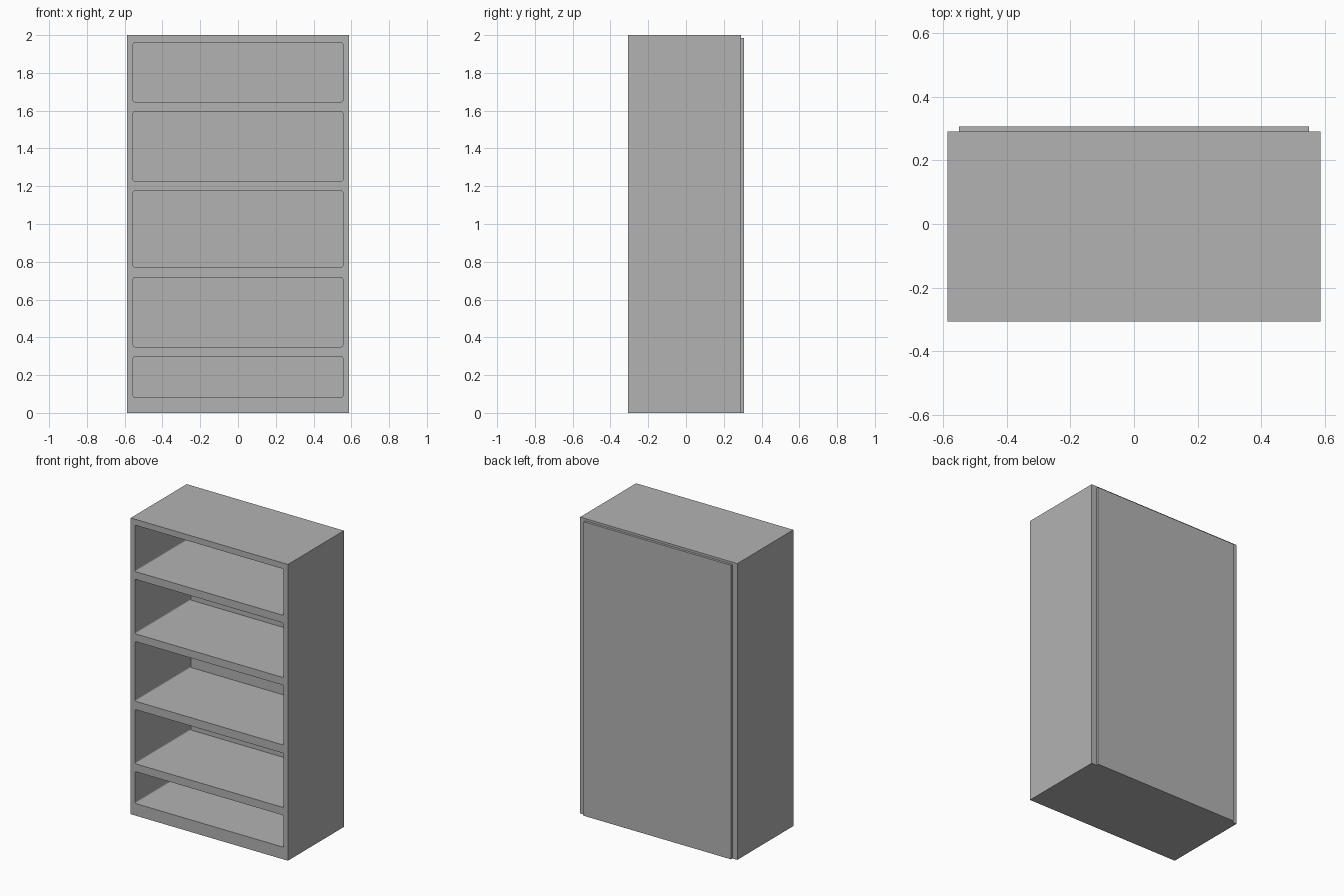
import bpy
import bmesh
from mathutils import Vector

cube = bpy.data.objects.get("Cube")
if cube:
    bpy.data.objects.remove(cube, do_unlink=True)

# Single flat grey for the whole cabinet
grey = bpy.data.materials.new("plain_grey")
grey.use_nodes = True
grey.diffuse_color = (0.45, 0.45, 0.45, 1)
grey.node_tree.nodes["Principled BSDF"].inputs["Base Color"].default_value = (0.45, 0.45, 0.45, 1)

FRONT, BACK, REAR = -0.306, 0.291, 0.307


def add_box(name, low, high, corner=0):
    """Box between two corners; corner rounds the edges running front to back."""
    low, high = Vector(low), Vector(high)
    bm = bmesh.new()
    bmesh.ops.create_cube(bm, size=1)
    for v in bm.verts:
        v.co = (low + high) / 2 + v.co * (high - low)
    if corner:
        edges = [e for e in bm.edges
                 if abs(e.verts[0].co.y - e.verts[1].co.y) > 0.1]
        bmesh.ops.bevel(bm, geom=edges, offset=corner, segments=3,
                        profile=0.5, affect='EDGES')
    mesh = bpy.data.meshes.new(name)
    bm.to_mesh(mesh)
    bm.free()
    mesh.materials.append(grey)
    obj = bpy.data.objects.new(name, mesh)
    bpy.context.collection.objects.link(obj)
    return obj


# Cabinet body
body = add_box("cabinet_body", (-0.587, FRONT, 0), (0.587, BACK, 2))

# Five shelf compartments cut in from the front
compartments = [(0.082, 0.297), (0.35, 0.716), (0.772, 1.175),
                (1.227, 1.595), (1.647, 1.96)]
for bottom, top in compartments:
    cutter = add_box("compartment_cutter", (-0.555, FRONT - 0.1, bottom),
                     (0.555, BACK - 0.002, top), corner=0.008)
    cutter.hide_render = True
    cut = body.modifiers.new("compartment", 'BOOLEAN')
    cut.operation = 'DIFFERENCE'
    cut.solver = 'EXACT'
    cut.object = cutter
    bpy.context.view_layer.objects.active = body
    bpy.ops.object.modifier_apply(modifier=cut.name)
    bpy.data.objects.remove(cutter, do_unlink=True)

# Thin panel on the back
add_box("back_panel", (-0.55, BACK, 0), (0.55, REAR, 1.985))
